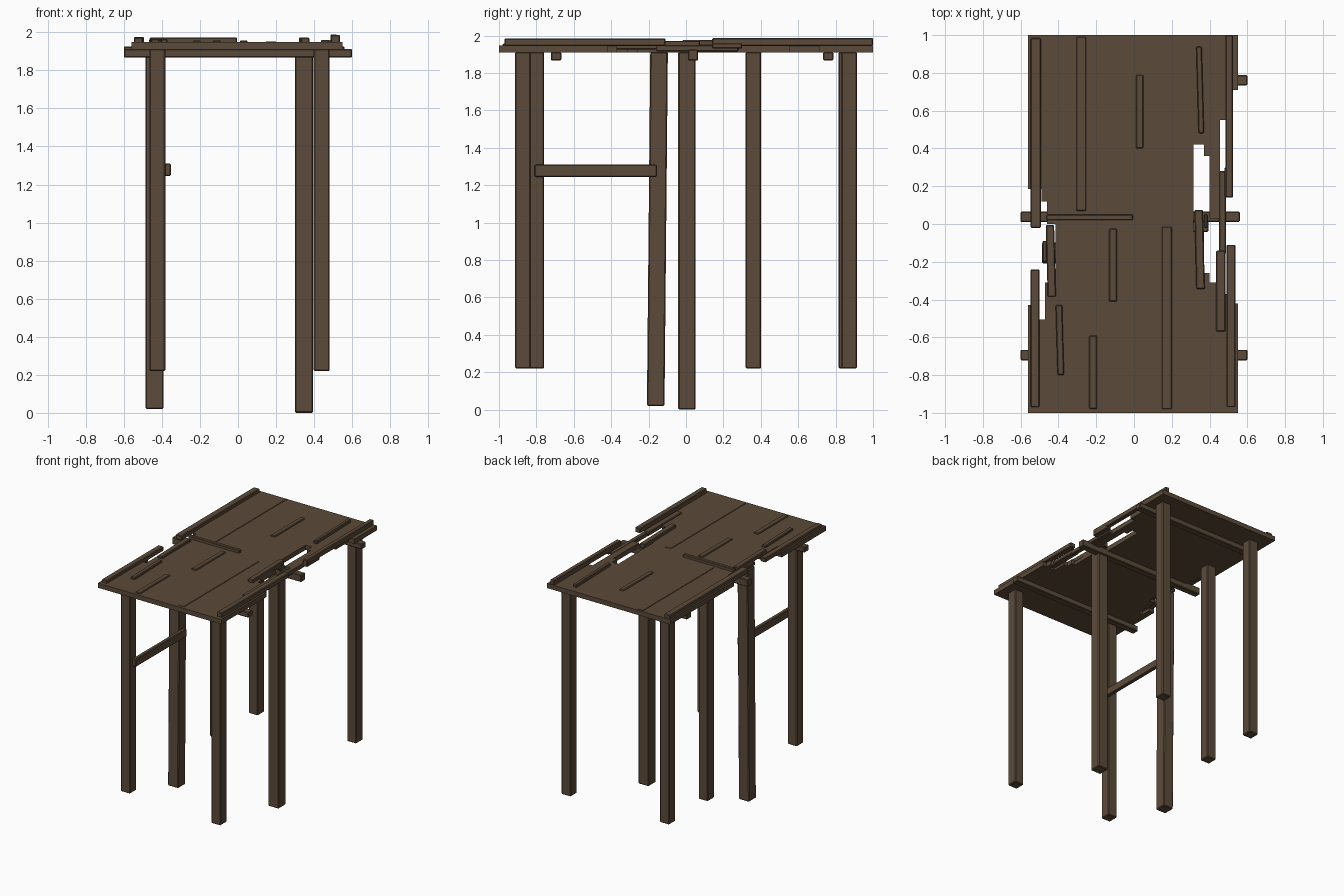
import bpy, bmesh
from mathutils import Vector

if "Cube" in bpy.data.objects:
    bpy.data.objects.remove(bpy.data.objects["Cube"])

wood = bpy.data.materials.new("weathered brown wood")
wood.diffuse_color = (0.105, 0.069, 0.041, 1)
wood.use_nodes = True
wood.node_tree.nodes["Principled BSDF"].inputs["Base Color"].default_value = wood.diffuse_color


def finish(name, bm, bevel=0.0):
    bmesh.ops.recalc_face_normals(bm, faces=bm.faces)
    me = bpy.data.meshes.new(name)
    bm.to_mesh(me)
    bm.free()
    me.materials.append(wood)
    ob = bpy.data.objects.new(name, me)
    bpy.context.collection.objects.link(ob)
    if bevel:
        m = ob.modifiers.new("worn edges", 'BEVEL')
        m.width = bevel
        m.segments = 1
    return ob


def box(name, x0, x1, y0, y1, z0, z1, bevel=0.005, lean=(0, 0), skew=0, tilt=0):
    """Box; lean shifts the lower end, skew shifts x along y, tilt drops the front end."""
    bm = bmesh.new()
    bmesh.ops.create_cube(bm, size=1)
    for v in bm.verts:
        a, b, c = v.co + Vector((0.5, 0.5, 0.5))
        v.co = (x0 + (x1 - x0) * a + lean[0] * (1 - c) + skew * (b - 0.5),
                y0 + (y1 - y0) * b + lean[1] * (1 - c),
                z0 + (z1 - z0) * c - tilt * (1 - b))
    return finish(name, bm, bevel)


def slab(name, outline, z0, z1):
    """Deck panel with a broken outline."""
    bm = bmesh.new()
    f = bm.faces.new([bm.verts.new((x, y, z0)) for x, y in outline])
    r = bmesh.ops.extrude_face_region(bm, geom=[f])
    vs = [g for g in r["geom"] if isinstance(g, bmesh.types.BMVert)]
    bmesh.ops.translate(bm, verts=vs, vec=(0, 0, z1 - z0))
    return finish(name, bm)


# deck halves with broken ends
slab("back_deck", [
    (-.56, 1), (.55, 1), (.55, .71), (.495, .71), (.495, .55), (.455, .55), (.455, .03),
    (.40, .03), (.40, .36), (.37, .36), (.37, .42), (.315, .42), (.315, 0), (-.46, 0),
    (-.46, .12), (-.49, .12), (-.49, .185), (-.56, .185)], 1.91, 1.948)
slab("front_deck", [
    (-.56, -1), (.55, -1), (.55, -.42), (.515, -.42), (.515, -.37), (.485, -.37),
    (.485, -.42), (.435, -.42), (.435, -.31), (.40, -.31), (.40, -.26), (.37, -.26),
    (.37, -.04), (.315, -.04), (.315, 0), (-.415, 0), (-.415, -.31), (-.47, -.31),
    (-.47, -.505), (-.51, -.505), (-.51, -.43), (-.56, -.43)], 1.91, 1.948)

# cross beams under the deck
box("back_beam", -.56, .60, .733, .788, 1.867, 1.912)
box("middle_beam", -.60, .56, .01, .065, 1.867, 1.925)
box("front_beam", -.60, .60, -.722, -.666, 1.867, 1.912)

# posts
for name, x, y, z, lean in [
        ("front_right_post", .44, -.872, .22, (0, 0)),
        ("front_left_post", -.424, -.80, .22, (0, 0)),
        ("back_right_post", .44, .872, .22, (0, 0)),
        ("back_left_post", -.435, .857, .22, (0, 0)),
        ("left_post", -.435, .36, .22, (0, 0)),
        ("middle_right_post", .347, .005, 0, (0, 0)),
        ("middle_left_post", -.439, -.144, .02, (0, -.018))]:
    h = .047 if z < .1 else .042
    box(name, x - h, x + h, y - h, y + h, z, 1.912, .006, lean)

# side brace
box("left_brace", -.385, -.353, -.81, -.155, 1.245, 1.31)

# edge trim boards
box("back_left_trim", -.547, -.493, -.02, .985, 1.935, 1.975)
box("front_left_trim", -.547, -.50, -.97, -.24, 1.935, 1.972)
box("back_right_trim", .485, .523, .14, 1.0, 1.945, 1.987)
box("front_right_trim", .49, .537, -.97, -.11, 1.945, 1.985)
box("broken_trim_end", .48, .525, .14, .30, 1.93, 1.96)

# loose broken boards beside the gaps
box("right_loose_board", .45, .487, -.16, .28, 1.915, 1.95)
box("right_front_loose_board", .435, .485, -.57, -.14, 1.925, 1.958)
box("right_splinter_board", .325, .37, -.345, .075, 1.935, 1.972, skew=-.01)
box("right_short_splinter", .37, .39, -.02, .05, 1.92, 1.95)
box("left_splinter_board", -.462, -.418, -.385, -.005, 1.93, 1.965, skew=-.01)
box("left_short_splinter", -.485, -.462, -.20, -.09, 1.915, 1.945)

# boards lying on the deck
box("cross_board", -.465, -.005, .02, .05, 1.94, 1.972)
box("back_right_strip", .335, .365, .48, .94, 1.935, 1.972, skew=-.012)
box("front_left_strip", -.41, -.375, -.80, -.43, 1.935, 1.965, skew=-.01)
box("back_middle_strip", .01, .05, .40, .79, 1.93, 1.957)
box("front_middle_strip", -.133, -.09, -.41, -.025, 1.93, 1.957)
box("front_low_strip", -.237, -.195, -.98, -.59, 1.93, 1.957)
box("back_long_plank", -.305, -.255, .07, .99, 1.93, 1.952, .003)
box("front_long_plank", .147, .20, -.98, -.015, 1.93, 1.952, .003)
